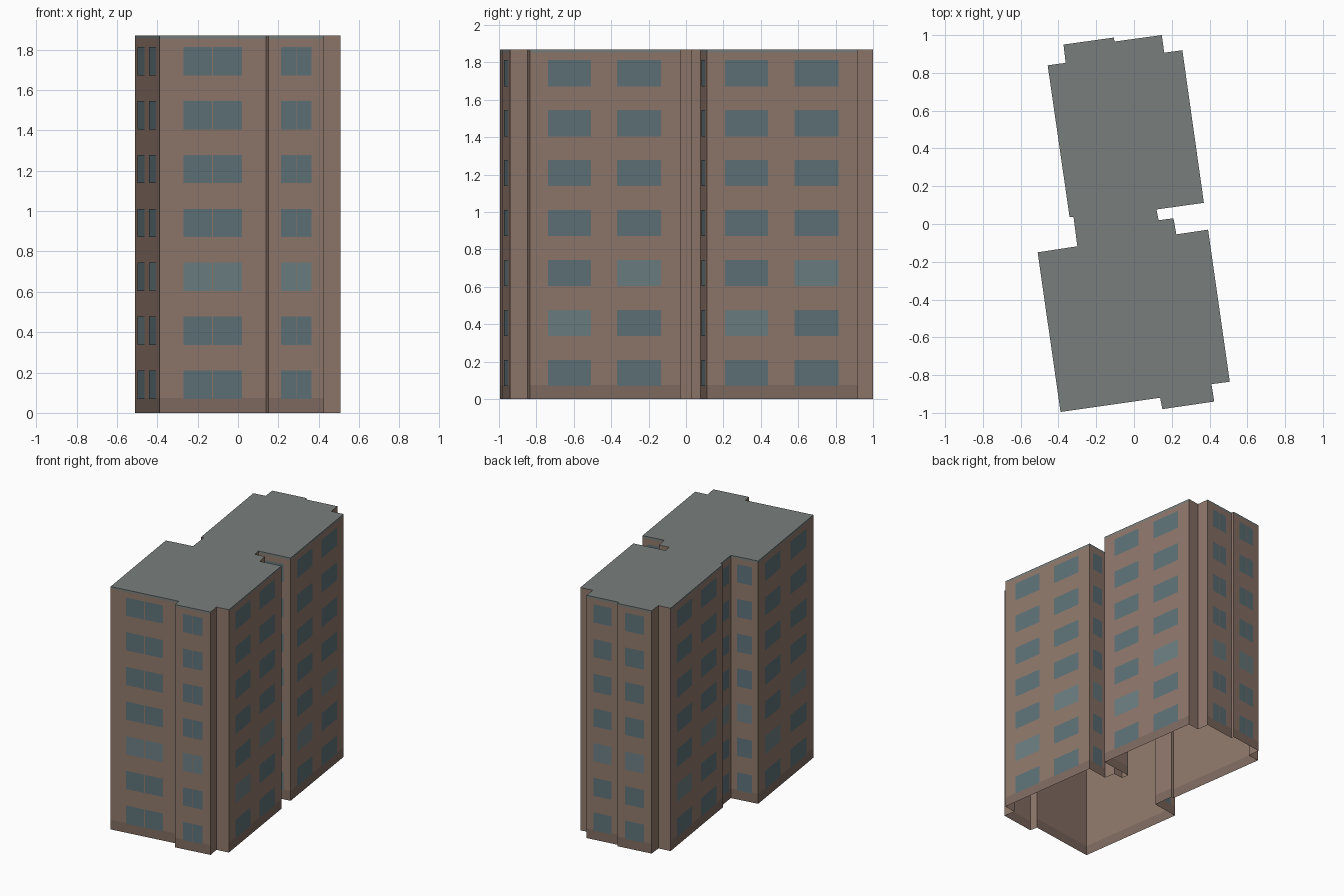
import bpy, bmesh
from mathutils import Vector

if "Cube" in bpy.data.objects:
    bpy.data.objects.remove(bpy.data.objects["Cube"])

# Footprint, clockwise seen from above
PLAN = [(-.457, .84), (-.362, .853), (-.373, .95), (-.107, .987), (-.103, .966),
        (.147, 1.0), (.16, .907), (.256, .92), (.37, .112), (.119, .077),
        (.13, .02), (.209, .03), (.224, -.055), (.392, -.03), (.507, -.835),
        (.41, -.848), (.425, -.94), (.15, -.98), (.138, -.92), (-.389, -.995),
        (-.51, -.15), (-.30, -.118), (-.32, .037), (-.341, .036)]
HEIGHT, PLINTH, TRIM = 1.87, .075, 1.853
FLOORS, PITCH, SILL, WIN_H = 7, .267, .07, .14


def material(name, rgb):
    m = bpy.data.materials.new(name)
    m.diffuse_color = (*rgb, 1)
    m.use_nodes = True
    m.node_tree.nodes["Principled BSDF"].inputs["Base Color"].default_value = m.diffuse_color
    return m


brick = material("brick", (.275, .187, .147))
dark_brick = material("plinth_brick", (.215, .148, .118))
roof_grey = material("roof_grey", (.19, .21, .2))
glass = material("glass", (.112, .168, .19))
lit_glass = material("pale_glass", (.15, .21, .225))


class Part:
    """Collects flat polygons into one named object."""

    def __init__(self, name, mats):
        self.name, self.mats, self.bm = name, mats, bmesh.new()

    def face(self, points, mat=0):
        f = self.bm.faces.new([self.bm.verts.new(p) for p in points])
        f.material_index = mat

    def panel(self, a, b, u0, u1, z0, z1, mat=0, out=0.0):
        d = (b - a).normalized()
        n = Vector((-d.y, d.x)) * out
        p, q = a.lerp(b, u0) + n, a.lerp(b, u1) + n
        self.face([(q.x, q.y, z0), (p.x, p.y, z0), (p.x, p.y, z1), (q.x, q.y, z1)], mat)

    def finish(self):
        bmesh.ops.remove_doubles(self.bm, verts=self.bm.verts, dist=1e-5)
        me = bpy.data.meshes.new(self.name)
        self.bm.to_mesh(me)
        self.bm.free()
        for m in self.mats:
            me.materials.append(m)
        bpy.context.collection.objects.link(bpy.data.objects.new(self.name, me))


walls = Part("walls", [brick, dark_brick, roof_grey])
windows = Part("windows", [glass, lit_glass])
roof = Part("roof", [roof_grey])

pts = [Vector(p) for p in PLAN]
for a, b in zip(pts, pts[1:] + pts[:1]):
    length = (b - a).length
    if length < .14:
        # Narrow returns are plain brick
        walls.panel(a, b, 0, 1, 0, HEIGHT)
        continue
    # Main walls: plinth band, brick, roof trim
    walls.panel(a, b, 0, 1, 0, PLINTH, 1)
    walls.panel(a, b, 0, 1, PLINTH, TRIM, 0)
    walls.panel(a, b, 0, 1, TRIM, HEIGHT, 2)
    # Long walls carry two separate windows, short ones a split pair
    is_long = length > .7
    spans = [(.13, .42), (.595, .88)] if is_long else [(.225, .495), (.505, .775)]
    for floor in range(FLOORS):
        z = SILL + floor * PITCH
        for i, (u0, u1) in enumerate(spans):
            lit = (floor, i) in ((1, 1), (2, 0)) if is_long else floor == 2
            windows.panel(a, b, u0, u1, z, z + WIN_H, int(lit), .0015)

# Flat roof; the underside of the block stays open
roof.face([(p.x, p.y, HEIGHT) for p in reversed(pts)])

for part in (walls, windows, roof):
    part.finish()
